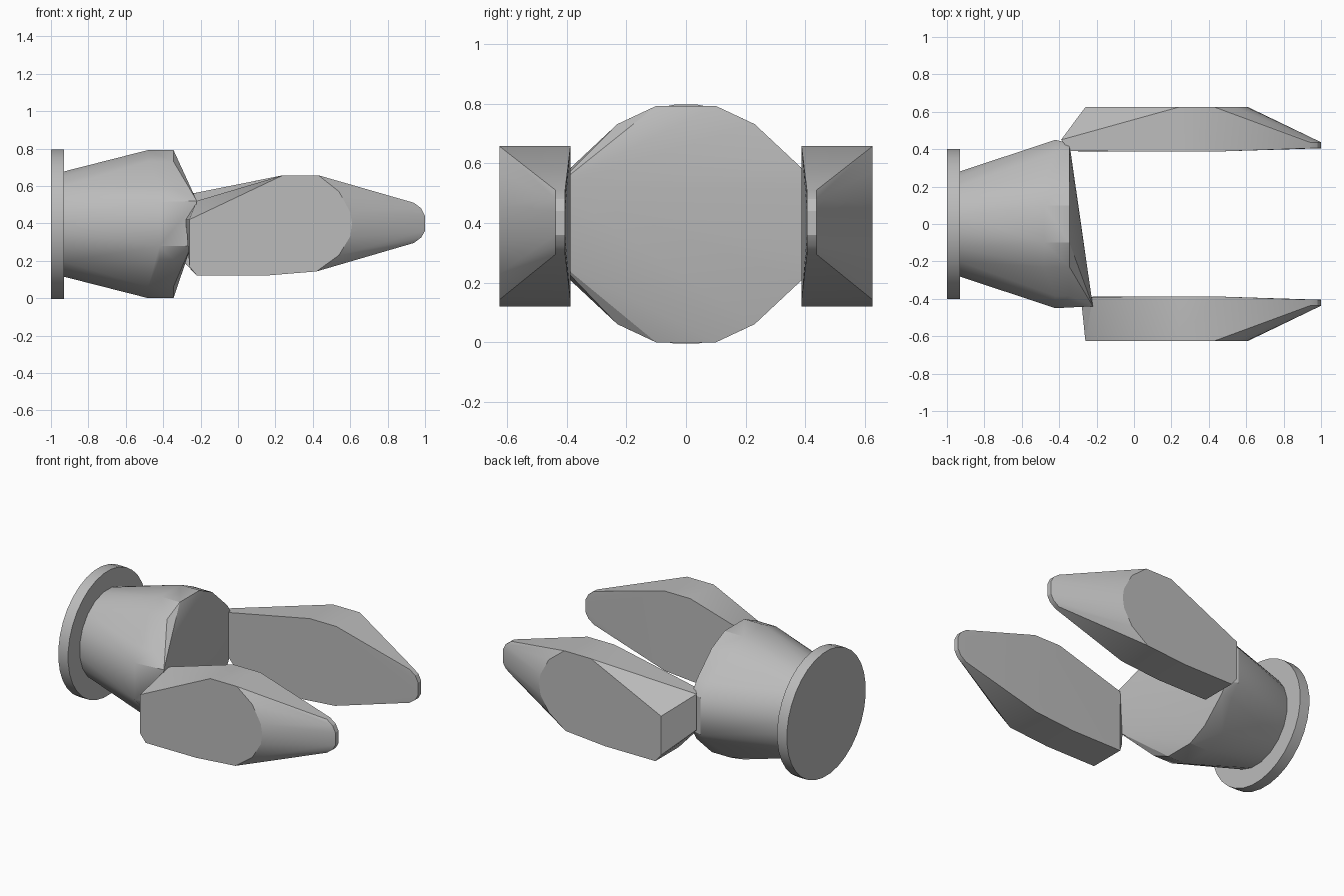
import bpy, bmesh, math
from mathutils import Vector

if "Cube" in bpy.data.objects:
    bpy.data.objects.remove(bpy.data.objects["Cube"], do_unlink=True)

MID = 0.396  # height of the wrist axis

grey = bpy.data.materials.new("plain grey")
grey.use_nodes = True
grey.diffuse_color = (0.5, 0.5, 0.5, 1)
grey.node_tree.nodes["Principled BSDF"].inputs["Base Color"].default_value = (0.5, 0.5, 0.5, 1)


def hull(name, points):
    """Convex solid around the given points, flat areas merged, creases kept sharp."""
    bm = bmesh.new()
    for p in points:
        bm.verts.new(p)
    out = bmesh.ops.convex_hull(bm, input=bm.verts[:])
    spare = {g for g in out["geom_interior"] + out["geom_unused"] if isinstance(g, bmesh.types.BMVert)}
    bmesh.ops.delete(bm, geom=list(spare), context="VERTS")
    bmesh.ops.dissolve_limit(bm, angle_limit=math.radians(1), verts=bm.verts[:], edges=bm.edges[:])
    bmesh.ops.recalc_face_normals(bm, faces=bm.faces[:])
    mesh = bpy.data.meshes.new(name)
    bm.to_mesh(mesh)
    bm.free()
    mesh.materials.append(grey)
    obj = bpy.data.objects.new(name, mesh)
    bpy.context.collection.objects.link(obj)
    bpy.ops.object.select_all(action="DESELECT")
    obj.select_set(True)
    bpy.context.view_layer.objects.active = obj
    bpy.ops.object.shade_smooth_by_angle(angle=math.radians(25))
    return obj


def ring(x, radius, sides):
    return [Vector((x, radius * math.cos(a), MID + radius * math.sin(a)))
            for a in (math.tau * (i + 0.5) / sides for i in range(sides))]


def mirrored(x, pairs):
    """Points of a cross-section repeated in all four quadrants."""
    return [(x, sy * y, MID + sz * z) for y, z in pairs for sy in (-1, 1) for sz in (-1, 1)]


# Wrist flange
hull("wrist_flange", ring(-1, 0.402, 32) + ring(-0.93, 0.402, 32))

# Palm: tapered body, widest near the knuckles, with one longer corner
palm = ring(-0.93, 0.285, 20)
palm += mirrored(-0.48, [(0.1, 0.396), (0.23, 0.335)])
palm += mirrored(-0.42, [(0.45, 0.118), (0.385, 0.19)])
palm += mirrored(-0.345, [(0.1, 0.396), (0.23, 0.335), (0.385, 0.19), (0.43, 0.118)])
palm += [(-0.22, -0.44, 0.52), (-0.25, -0.44, 0.28)]
hull("palm", palm)

# Finger outlines (x, z): outer pad, inner pad and tip
outer = [(-0.26, 0.42), (0.24, 0.657), (0.43, 0.657), (0.54, 0.57), (0.6, 0.46), (0.61, 0.4),
         (0.6, 0.33), (0.54, 0.23), (0.42, 0.143), (0.14, 0.12), (-0.22, 0.12), (-0.26, 0.17)]
inner = [(0.24, 0.657), (0.43, 0.657), (0.42, 0.143), (0.14, 0.12), (-0.22, 0.12)]
tip = [(0.94, 0.51), (0.98, 0.48), (1, 0.44), (1, 0.36), (0.98, 0.325), (0.94, 0.295)]

# Fingers: same pads, different knuckle ends
knuckles = {
    "right_finger": (-1, [(-0.22, 0.39, 0.52), (-0.28, 0.43, 0.42), (-0.26, 0.42, 0.19)]),
    "left_finger": (1, [(-0.39, 0.45, 0.53), (-0.39, 0.45, 0.3), (-0.34, 0.39, 0.54), (-0.34, 0.39, 0.25)]),
}
for name, (side, knuckle) in knuckles.items():
    points = [(x, side * 0.625, z) for x, z in outer]
    points += [(x, side * 0.387, z) for x, z in inner]
    points += [(x, side * y, z) for x, z in tip for y in (0.405, 0.437)]
    points += [(x, side * y, z) for x, y, z in knuckle]
    hull(name, points)
